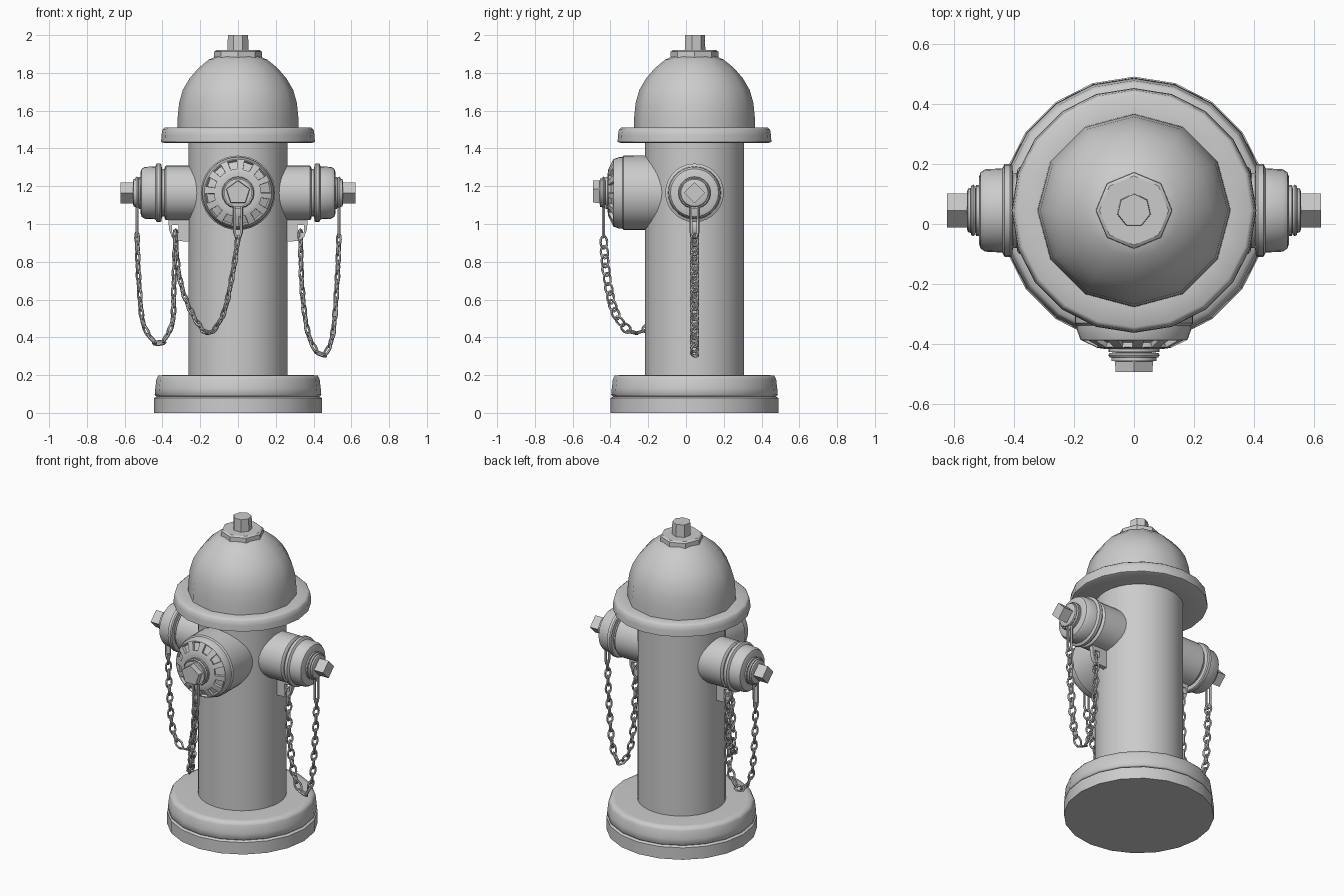
import bpy, bmesh
from math import pi, cos, sin, radians
from mathutils import Vector, Matrix

cube = bpy.data.objects.get("Cube")
if cube:
    bpy.data.objects.remove(cube, do_unlink=True)

CY = 0.045      # depth of the main axis
AXIS_Z = 1.165  # height of the outlets

iron = bpy.data.materials.new("grey iron")
iron.use_nodes = True
grey = (0.6, 0.6, 0.6, 1)
iron.diffuse_color = grey
iron.node_tree.nodes["Principled BSDF"].inputs["Base Color"].default_value = grey


def finish(name, bm, angle=35):
    bmesh.ops.recalc_face_normals(bm, faces=bm.faces[:])
    mesh = bpy.data.meshes.new(name)
    bm.to_mesh(mesh)
    bm.free()
    ob = bpy.data.objects.new(name, mesh)
    bpy.context.collection.objects.link(ob)
    mesh.materials.append(iron)
    bpy.ops.object.select_all(action='DESELECT')
    ob.select_set(True)
    bpy.context.view_layer.objects.active = ob
    bpy.ops.object.shade_smooth_by_angle(angle=radians(angle))
    return ob


def add_lathe(bm, profile, segs, matrix, turn=0.0):
    """Revolve (radius, height) points around z, cap both ends, then place."""
    rings = []
    for r, h in profile:
        rings.append([bm.verts.new(matrix @ Vector((
            r * cos(turn + 2 * pi * i / segs), r * sin(turn + 2 * pi * i / segs), h)))
            for i in range(segs)])
    bands = []
    for a, b in zip(rings, rings[1:]):
        bands.append([bm.faces.new((a[i], a[(i + 1) % segs], b[(i + 1) % segs], b[i]))
                      for i in range(segs)])
    bm.faces.new(rings[0][::-1])
    bm.faces.new(rings[-1])
    return bands


def lathe(name, profile, segs, matrix, angle=35, turn=0.0):
    bm = bmesh.new()
    add_lathe(bm, profile, segs, matrix, turn)
    return finish(name, bm, angle)


upright = Matrix.Translation((0, CY, 0))
forward = Matrix.Translation((0, 0, AXIS_Z)) @ Matrix.Rotation(pi / 2, 4, 'X')

# Base, barrel, flange and bonnet
lathe("lower_base_ring", [(0.445, 0), (0.445, 0.078), (0.43, 0.087), (0.3, 0.087)],
      20, upright, 50, pi / 2)
lathe("upper_base_ring", [(0.3, 0.087), (0.432, 0.087), (0.441, 0.095), (0.438, 0.13),
      (0.432, 0.18), (0.422, 0.198), (0.39, 0.2), (0.25, 0.2)], 20, upright, 70, pi / 2)
lathe("barrel", [(0.262, 0.15), (0.262, 1.48)], 32, upright)
lathe("bonnet_flange", [(0.25, 1.43), (0.395, 1.43), (0.407, 1.435), (0.405, 1.47),
      (0.4, 1.5), (0.388, 1.51), (0.3, 1.5)], 20, upright, 70, pi / 2)
lathe("bonnet", [(0.322, 1.49), (0.32, 1.56), (0.312, 1.64), (0.292, 1.71), (0.257, 1.77),
      (0.21, 1.825), (0.155, 1.87), (0.11, 1.89)], 12, upright, 60, pi / 2)
lathe("bonnet_cap", [(0.128, 1.865), (0.126, 1.912), (0.115, 1.92)], 8, upright, 35, pi / 2)
lathe("top_nut", [(0.058, 1.9), (0.055, 2.0)], 7, upright, 35, pi / 2)


# Wire helper used by every chain and hanger
def add_wire(bm, centres, radius, sides=5):
    """Sweep a small round section along a closed loop of points."""
    n = len(centres)
    normal = Vector((0, 0, 0))
    for i in range(n):
        normal += centres[i].cross(centres[(i + 1) % n])
    normal.normalize()
    rings = []
    for i, c in enumerate(centres):
        along = (centres[(i + 1) % n] - centres[i - 1]).normalized()
        out = along.cross(normal)
        rings.append([bm.verts.new(c + radius * (cos(2 * pi * k / sides) * out
                      + sin(2 * pi * k / sides) * normal)) for k in range(sides)])
    for i in range(n):
        a, b = rings[i], rings[(i + 1) % n]
        for k in range(sides):
            m = (k + 1) % sides
            bm.faces.new((a[k], a[m], b[m], b[k]))


def hanger(name, place):
    """Keyhole-shaped wire: ring around the neck with a long narrow loop below."""
    bm = bmesh.new()
    steps = 18
    pts = [Vector((0.078 * sin(a), 0.078 * cos(a), 0)) for a in
           [-2.9 + 5.8 * i / steps for i in range(steps + 1)]]
    pts += [Vector((x, y, 0)) for x, y in
            ((0.018, -0.21), (0.01, -0.235), (-0.01, -0.235), (-0.018, -0.21))]
    add_wire(bm, pts, 0.008)
    bm.transform(place)
    return finish(name, bm, 60)


def chain(name, ctrl):
    """Oval links, alternately turned, spaced along a smooth path."""
    pts = [Vector(p) for p in ctrl]
    ext = [2 * pts[0] - pts[1]] + pts + [2 * pts[-1] - pts[-2]]
    path = []
    for a, b, c, d in zip(ext, ext[1:], ext[2:], ext[3:]):
        for i in range(30):
            t = i / 30
            path.append(0.5 * (2 * b + (c - a) * t + (2 * a - 5 * b + 4 * c - d) * t * t
                               + (3 * b - a - 3 * c + d) * t ** 3))
    path.append(pts[-1])
    total = sum((q - p).length for p, q in zip(path, path[1:]))
    count = round(total / 0.05)
    bm = bmesh.new()
    walked, k = 0.0, 0
    for p, q in zip(path, path[1:]):
        walked += (q - p).length
        if walked < (k + 0.5) * total / count:
            continue
        along = (q - p).normalized()
        side = along.cross(Vector((0, 1, 0))).normalized()
        turn = Matrix.Rotation((0.2 if k % 2 else 0.7) * pi / 2 + (k % 2) * pi / 2, 3, along)
        side = turn @ side
        link = [along * 0.033 * cos(2 * pi * j / 12) + side * 0.02 * sin(2 * pi * j / 12)
                for j in range(12)]
        before = len(bm.verts)
        add_wire(bm, link, 0.0065)
        bm.verts.ensure_lookup_table()
        bmesh.ops.translate(bm, verts=bm.verts[before:], vec=q)
        k += 1
    return finish(name, bm, 60)


# Front outlet, with a ring of recessed pockets on the cap's bevel
lathe("front_outlet_pipe", [(0.195, 0.0), (0.197, 0.33), (0.18, 0.345)], 36, forward)
bm = bmesh.new()
bands = add_lathe(bm, [(0.188, 0.32), (0.19, 0.352), (0.178, 0.385), (0.122, 0.412),
                       (0.1, 0.415)], 36, forward)
for g in range(0, 36, 3):
    bmesh.ops.inset_region(bm, faces=bands[2][g:g + 2], thickness=0.006, depth=0)
    bmesh.ops.inset_region(bm, faces=bands[2][g:g + 2], thickness=0.002, depth=-0.016)
finish("front_cap", bm)
lathe("front_neck", [(0.085, 0.4), (0.085, 0.425), (0.06, 0.428), (0.06, 0.44),
      (0.075, 0.443), (0.075, 0.455), (0.06, 0.457)], 20, forward)
lathe("front_nut", [(0.068, 0.44), (0.064, 0.492)], 5, forward, 30, pi / 2)
hanger("front_chain_hanger", forward @ Matrix.Translation((0, 0, 0.436)))
chain("front_chain", [(0, -0.437, 0.93), (-0.03, -0.42, 0.73), (-0.08, -0.37, 0.52),
      (-0.16, -0.26, 0.425), (-0.25, -0.1, 0.54), (-0.31, 0.01, 0.72), (-0.335, 0.03, 0.96)])

# Side outlets, lugs and chains
for s, side in ((1, "left"), (-1, "right")):
    outward = Matrix.Translation((0, CY, AXIS_Z)) @ Matrix.Rotation(s * pi / 2, 4, 'Y')
    lathe(side + "_outlet_pipe", [(0.145, 0.1), (0.145, 0.38), (0.138, 0.387),
          (0.125, 0.39), (0.125, 0.41)], 28, outward)
    lathe(side + "_cap", [(0.13, 0.403), (0.15, 0.405), (0.155, 0.412), (0.155, 0.43),
          (0.14, 0.438), (0.137, 0.495), (0.127, 0.51), (0.11, 0.516)], 28, outward)
    lathe(side + "_neck", [(0.085, 0.5), (0.085, 0.525), (0.06, 0.528), (0.06, 0.54),
          (0.075, 0.543), (0.072, 0.552), (0.06, 0.556)], 20, outward)
    lathe(side + "_nut", [(0.056, 0.53), (0.056, 0.622)], 4, outward, 30)
    hanger(side + "_chain_hanger", Matrix.Translation((s * 0.535, CY, AXIS_Z))
           @ Matrix.Rotation(pi / 2, 4, 'Z') @ Matrix.Rotation(pi / 2, 4, 'X'))

    # Lug plate with a square hole, filled between two outlines
    cu = bpy.data.curves.new(side + "_chain_lug", 'CURVE')
    cu.dimensions, cu.fill_mode, cu.extrude = '2D', 'BOTH', 0.014
    for outline in (((0.22, 0.905), (0.32, 0.91), (0.35, 0.93), (0.365, 0.97), (0.37, 1.04), (0.22, 1.04)),
                    ((0.315, 0.955), (0.35, 0.955), (0.35, 0.995), (0.315, 0.995))):
        sp = cu.splines.new('POLY')
        sp.points.add(len(outline) - 1)
        for p, (x, z) in zip(sp.points, outline):
            p.co = (s * x, z, 0, 1)
        sp.use_cyclic_u = True
    cu.materials.append(iron)
    lug = bpy.data.objects.new(side + "_chain_lug", cu)
    lug.location.y = CY
    lug.rotation_euler.x = pi / 2
    bpy.context.collection.objects.link(lug)
    bpy.ops.object.select_all(action='DESELECT')
    lug.select_set(True)
    bpy.context.view_layer.objects.active = lug
    bpy.ops.object.convert(target='MESH')

    low = 0.31 if s > 0 else 0.37
    mid = 0.445 if s > 0 else 0.42
    chain(side + "_chain", [(s * 0.535, CY, 0.95), (s * 0.525, CY, 0.7), (s * 0.5, CY, low + 0.1),
          (s * mid, CY, low), (s * (mid - 0.07), CY, low + 0.1), (s * 0.34, CY, 0.65),
          (s * 0.33, CY, 0.96)])
